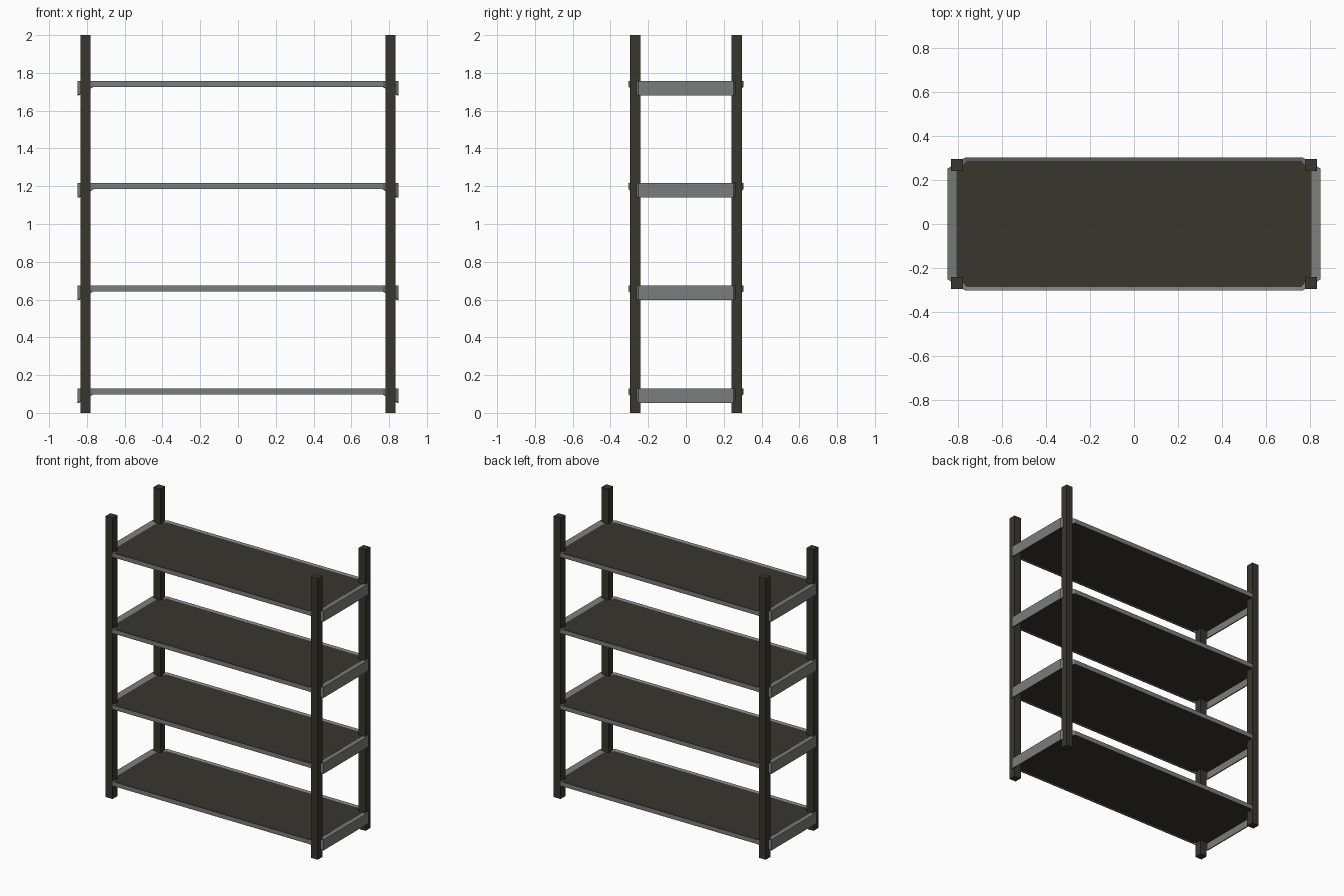
import bpy, bmesh

if "Cube" in bpy.data.objects:
    bpy.data.objects.remove(bpy.data.objects["Cube"])


def material(name, rgb):
    m = bpy.data.materials.new(name)
    m.diffuse_color = (*rgb, 1.0)
    m.use_nodes = True
    m.node_tree.nodes["Principled BSDF"].inputs["Base Color"].default_value = m.diffuse_color
    return m


dark = material("dark_olive_paint", (0.039, 0.037, 0.027))
grey = material("worn_grey_steel", (0.195, 0.208, 0.198))


def finish(bm, name, mat):
    bmesh.ops.recalc_face_normals(bm, faces=bm.faces)
    me = bpy.data.meshes.new(name)
    bm.to_mesh(me)
    bm.free()
    me.materials.append(mat)
    ob = bpy.data.objects.new(name, me)
    bpy.context.collection.objects.link(ob)
    return ob


def octagon(hx, hy, cx, cy):
    """Rectangle with cut corners: half sizes, then where the cuts start."""
    return [(cx, -hy), (hx, -cy), (hx, cy), (cx, hy),
            (-cx, hy), (-hx, cy), (-hx, -cy), (-cx, -hy)]


def on_end(i):
    return i in (1, 2, 5, 6)


LONG_DROP, END_DROP = 0.032, 0.077   # rim height on long sides and ends
RECESS = 0.008

outer = octagon(0.85, 0.304, 0.768, 0.252)
wall = octagon(0.842, 0.296, 0.765, 0.248)
inner = octagon(0.808, 0.287, 0.762, 0.238)


# Rim: folded sheet with deeper ends, sloping in to the panel
def shelf_rim(name, top):
    bm = bmesh.new()
    drop = [END_DROP if on_end(i) else LONG_DROP for i in range(8)]
    rings = [
        [(x, y, top - RECESS - 0.006) for x, y in inner],
        [(x, y, top - RECESS) for x, y in inner],
        [(x, y, top) for x, y in outer],
        [(x, y, top - drop[i]) for i, (x, y) in enumerate(outer)],
        [(x, y, top - drop[i]) for i, (x, y) in enumerate(wall)],
        [(x, y, top - RECESS - 0.006) for x, y in wall],
    ]
    rv = [[bm.verts.new(p) for p in r] for r in rings]
    n = len(rv)
    for k in range(n):
        a, b = rv[k], rv[(k + 1) % n]
        for i in range(8):
            j = (i + 1) % 8
            bm.faces.new((a[i], a[j], b[j], b[i]))
    return finish(bm, name, grey)


# Panel: thin slab; its underside reaches out to the rim wall
def shelf_panel(name, top):
    bm = bmesh.new()
    up = [bm.verts.new((x, y, top - RECESS + 0.001)) for x, y in inner]
    mid = [bm.verts.new((x, y, top - RECESS - 0.007)) for x, y in inner]
    low = [bm.verts.new((x, y, top - RECESS - 0.007)) for x, y in wall]
    bot = [bm.verts.new((x, y, top - 0.025)) for x, y in wall]
    for a, b in ((up, mid), (mid, low), (low, bot)):
        for i in range(8):
            j = (i + 1) % 8
            bm.faces.new((a[i], a[j], b[j], b[i]))
    bm.faces.new(up)
    bm.faces.new(bot[::-1])
    return finish(bm, name, dark)


for k, top in enumerate((0.13, 0.675, 1.216, 1.758), 1):
    shelf_rim(f"shelf_rim_{k}", top)
    shelf_panel(f"shelf_panel_{k}", top)

# Four square corner posts
for sx, side in ((-1, "left"), (1, "right")):
    for sy, end in ((-1, "front"), (1, "back")):
        bm = bmesh.new()
        bmesh.ops.create_cube(bm, size=1.0)
        for v in bm.verts:
            v.co = (sx * 0.8075 + v.co.x * 0.054,
                    sy * 0.269 + v.co.y * 0.054,
                    (v.co.z + 0.5) * 2.0)
        finish(bm, f"{end}_{side}_post", dark)
